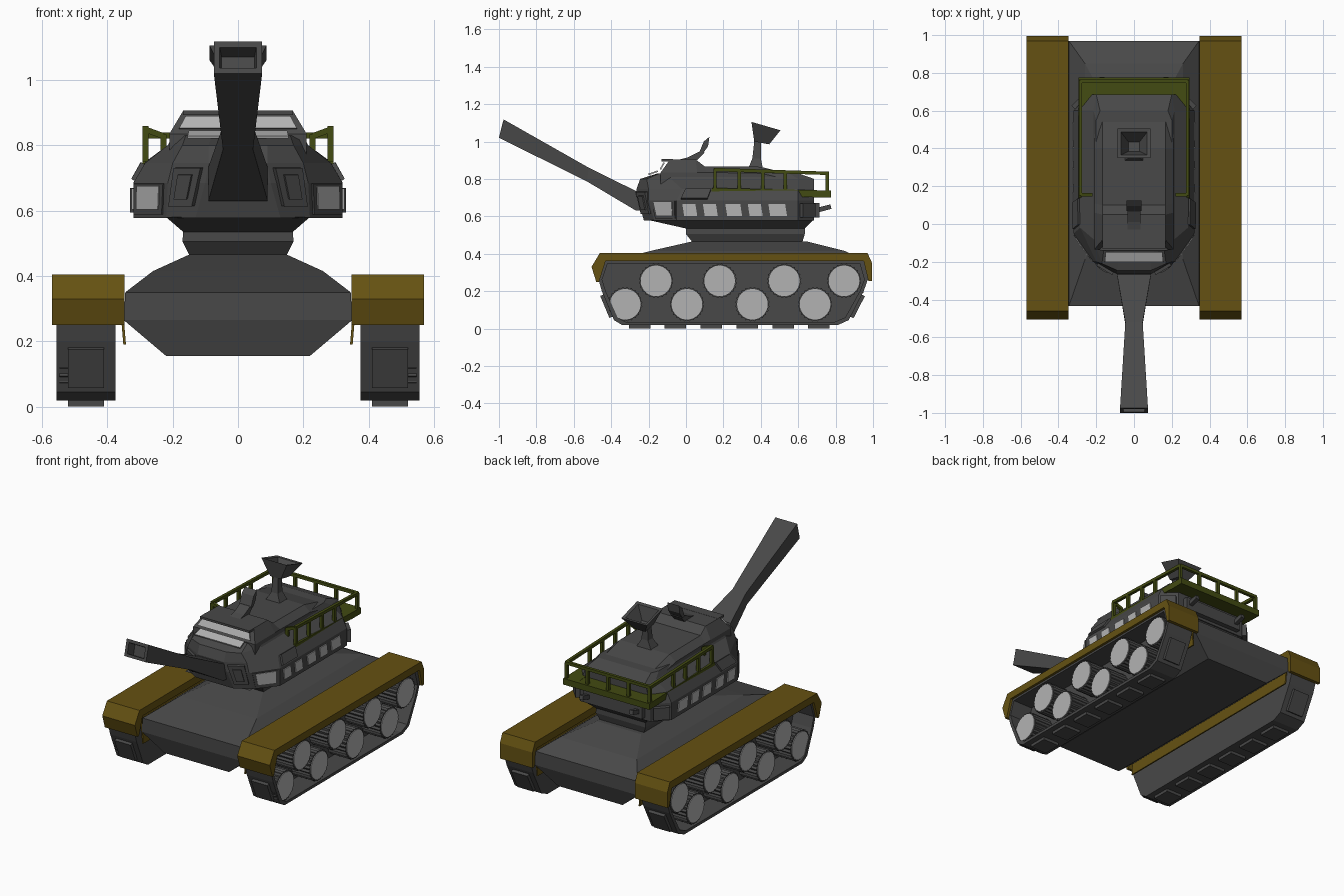
import bpy, bmesh, math
from mathutils import Vector

cube = bpy.data.objects.get("Cube")
if cube:
    bpy.data.objects.remove(cube)


def material(name, rgb):
    m = bpy.data.materials.new(name)
    m.use_nodes = True
    m.diffuse_color = (*rgb, 1)
    bsdf = m.node_tree.nodes["Principled BSDF"]
    bsdf.inputs["Base Color"].default_value = (*rgb, 1)
    bsdf.inputs["Roughness"].default_value = 0.8
    return m


STEEL = material("dark steel", (0.065, 0.065, 0.065))
PALE = material("pale grey", (0.45, 0.45, 0.45))
BROWN = material("ochre brown", (0.13, 0.083, 0.006))
GREEN = material("olive green", (0.055, 0.07, 0.006))


def mesh(name, verts, faces, mat):
    me = bpy.data.meshes.new(name)
    me.from_pydata([tuple(v) for v in verts], [], faces)
    bm = bmesh.new()
    bm.from_mesh(me)
    bmesh.ops.recalc_face_normals(bm, faces=bm.faces)
    bm.to_mesh(me)
    bm.free()
    me.materials.append(mat)
    ob = bpy.data.objects.new(name, me)
    bpy.context.scene.collection.objects.link(ob)
    return ob


def sym(half):
    """Close a half outline by mirroring it over x = 0."""
    return list(half) + [(-x, y, z) for x, y, z in reversed(half)]


def loft(name, rings, mat, caps=True, loop=False):
    n, verts, faces = len(rings[0]), sum(rings, []), []
    for r in range(len(rings) - (0 if loop else 1)):
        a, b = r * n, (r + 1) % len(rings) * n
        faces += [(a + i, a + (i + 1) % n, b + (i + 1) % n, b + i) for i in range(n)]
    if caps and not loop:  # ladder of quads across each end
        for base in (0, (len(rings) - 1) * n):
            faces += [(base + i, base + i + 1, base + n - 2 - i, base + n - 1 - i)
                      for i in range(n // 2 - 1)]
    return mesh(name, verts, faces, mat)


def extrude(name, profile, x0, x1, mat):
    n = len(profile)
    verts = [(x, y, z) for x in (x0, x1) for y, z in profile]
    faces = [tuple(range(n)), tuple(range(n, 2 * n))]
    faces += [(i, (i + 1) % n, n + (i + 1) % n, n + i) for i in range(n)]
    return mesh(name, verts, faces, mat)


def box(name, lo, hi, mat):
    return extrude(name, [(lo[1], lo[2]), (hi[1], lo[2]), (hi[1], hi[2]), (lo[1], hi[2])],
                   lo[0], hi[0], mat)


def panel(name, quad, mat, u=(0, 1), v=(0, 1), out=(0, 0, 1), t=0.006):
    """Thin plate on part of a quad (a, b along the bottom, c, d along the top)."""
    a, b, c, d = map(Vector, quad)
    at = lambda s, k: a.lerp(b, s).lerp(d.lerp(c, s), k)
    p = [at(u[0], v[0]), at(u[1], v[0]), at(u[1], v[1]), at(u[0], v[1])]
    n = (p[1] - p[0]).cross(p[3] - p[0]).normalized()
    n = n if n.dot(Vector(out)) > 0 else -n
    return loft(name, [[q - n * 0.002 for q in p], [q + n * t for q in p]], mat)


def beam(name, p, q, w, mat):
    p, q = Vector(p), Vector(q)
    rot = (q - p).to_track_quat("Z", "Y")
    corner = [rot @ Vector(c) * w / 2 for c in ((1, 1, 0), (-1, 1, 0), (-1, -1, 0), (1, -1, 0))]
    return loft(name, [[p + c for c in corner], [q + c for c in corner]], mat)


def flip(points, s):
    return [(s * x, y, z) for x, y, z in points]


# Hull: wide lower tub stepping up to a sloped deck
hull = [(.155, .22, -.4, .93), (.265, .35, -.435, .97), (.35, .345, -.435, .97),
        (.415, .26, -.19, .85), (.465, .15, .03, .65)]
loft("hull", [sym([(x, y0, z), (x, y1, z)]) for z, x, y0, y1 in hull], STEEL)

# Turret ring
neck = [(.455, .145, .04, .62), (.505, .17, 0, .635), (.535, .168, 0, .635), (.58, .22, -.2, .68)]
loft("turret_neck", [sym([(x, y0, z), (x, y1, z)]) for z, x, y0, y1 in neck], STEEL)

# Turret body: faceted rings
body = [(.578, [(.13, -.225), (.22, -.17), (.32, -.05), (.32, .6), (.24, .685)]),
        (.685, [(.10, -.255), (.215, -.2), (.32, -.05), (.32, .6), (.24, .685)]),
        (.745, [(.09, -.265), (.20, -.2), (.285, -.02), (.29, .6), (.22, .685)]),
        (.80, [(.09, -.245), (.17, -.21), (.215, -.08), (.215, .6), (.2, .685)]),
        (.83, [(.08, -.15), (.16, -.14), (.2, -.08), (.2, .55), (.18, .6)])]
rings = [[(x, y, z) for x, y in pts] for z, pts in body]
loft("turret_body", [sym(r) for r in rings], STEEL)

# Cabin on top, with a raised front and a roof falling to the rear
ys = (-.135, .06, .11, .4, .66)
low = [(.21, y, .76) for y in ys]
mid = [(.21, y, z) for y, z in zip(ys, (.835, .835, .835, .83, .77))]
top = [(.168, y, z) for y, z in zip((-.085, .05, .1, .4, .66), (.905, .905, .867, .865, .80))]
loft("cabin", [sym(low), sym(mid), sym(top)], STEEL)
box("cabin_visor", (-.168, -.13, .893), (.168, -.07, .906), STEEL)
panel("upper_windscreen", [(-.18, -.135, .85), (.18, -.135, .85), (.16, -.115, .887),
                           (-.16, -.115, .887)], PALE, out=(0, -1, 0))
panel("lower_windscreen", [(-.155, -.2, .822), (.155, -.2, .822), (.15, -.15, .84),
                           (-.15, -.15, .84)], PALE)

# Turret side windows, front shutters and rear fittings
for s, side in ((1, "left"), (-1, "right")):
    def face(i, j):
        return flip([rings[i][j], rings[i][j + 1], rings[i + 1][j + 1], rings[i + 1][j]], s)
    out = (s, -.5, 0)
    panel(f"{side}_quarter_frame", face(0, 1), STEEL, (.1, .95), (.1, .98), out, .006)
    panel(f"{side}_quarter_window", face(0, 1), PALE, (.2, .85), (.25, .92), out, .009)
    for k, (y0, y1) in enumerate(((-.01, .06), (.1, .17), (.22, .3), (.34, .41), (.45, .54))):
        x = s * .32
        panel(f"{side}_window_{k}", [(x, y0, .603), (x, y1, .603), (x, y1 - .01, .667),
                                     (x, y0 - .01, .667)], PALE, out=out)
    front = flip([rings[0][0], rings[0][1], rings[2][1], rings[2][0]], s)
    panel(f"{side}_shutter_frame", front, STEEL, (.12, .88), (.22, .92), (0, -1, 0), .018)
    panel(f"{side}_shutter", front, STEEL, (.3, .7), (.35, .8), (0, -1, 0), .026)
    panel(f"{side}_cheek_plate", face(1, 2), STEEL, (.03, .25), (.1, .95), (s, 0, 1), .012)
    beam(f"{side}_rear_peg", (s * .17, .69, .63), (s * .17, .775, .652), .025, STEEL)
    panel(f"{side}_rear_locker", face(0, 3), STEEL, (.1, .9), (.15, .85), (s, 1, 0), .025)
box("rear_locker", (-.2, .67, .595), (.2, .715, .67), STEEL)

# Cannon: narrow waist, flared and hollow muzzle
barrel = [(.09, -.22, .745, -.24, .63), (.09, -.267, .735, -.27, .632),
          (.046, -.52, .86, -.53, .787), (.074, -.975, 1.118, -1, 1.02),
          (.056, -.98, 1.1, -.995, 1.036), (.05, -.93, 1.07, -.945, 1.01)]
loft("cannon", [sym([(x, y0, z0), (x, y1, z1)]) for x, y0, z0, y1, z1 in barrel], STEEL)

# Receiver dish on its stem
stem = [(.05, .335, .41, .86), (.022, .355, .40, .91), (.018, .365, .40, 1.0)]
loft("dish_stem", [sym([(x, y0, z), (x, y1, z)]) for x, y0, y1, z in stem], STEEL)
dish = [(.035, .365, 1.0, .445, .985), (.087, .35, 1.105, .505, 1.06),
        (.07, .365, 1.097, .488, 1.06), (.03, .385, 1.015, .435, 1.0)]
loft("dish", [sym([(x, y0, z0), (x, y1, z1)]) for x, y0, z0, y1, z1 in dish], STEEL)

# Roof periscope
extrude("periscope_arm", [(-.05, .9), (.01, .915), (.07, .945), (.1, .94), (.06, .9)],
        -.035, .035, STEEL)
extrude("periscope_head", [(.07, .94), (.095, 1.0), (.125, 1.025), (.118, .975), (.09, .935)],
        -.04, .04, STEEL)

# Balcony: U-shaped floor with railings
for s, side in ((1, "left"), (-1, "right")):
    extrude(f"{side}_balcony_floor", [(.13, .715), (.76, .70), (.765, .738), (.14, .752)],
            s * .2, s * .293, GREEN)
    rail = lambda y: .85 - .033 * (y - .15)
    beam(f"{side}_rail", (s * .283, .15, rail(.15)), (s * .283, .76, rail(.76)), .018, GREEN)
    for k, y in enumerate((.155, .285, .41, .53, .755)):
        beam(f"{side}_post_{k}", (s * .283, y, .73), (s * .283, y, rail(y)), .018, GREEN)
    beam(f"{side}_front_rail", (s * .283, .155, .848), (s * .228, .155, .828), .018, GREEN)
    beam(f"{side}_inner_post", (s * .228, .155, .73), (s * .228, .155, .833), .018, GREEN)
box("rear_balcony_floor", (-.293, .68, .70), (.293, .775, .738), GREEN)
beam("rear_rail", (-.285, .755, .83), (.285, .755, .83), .018, GREEN)
for k, x in enumerate((-.14, 0, .14)):
    beam(f"rear_post_{k}", (x, .755, .73), (x, .755, .83), .018, GREEN)

# Fenders, tracks and wheels
fender = [(-.46, .405), (.97, .405), (.995, .35), (.995, .255), (.975, .255), (.95, .36),
          (-.43, .36), (-.465, .25), (-.48, .25), (-.505, .33)]
track = [(-.44, .365), (-.47, .27), (-.45, .2), (-.385, .045), (-.34, .018), (.81, .018),
         (.87, .045), (.95, .2), (.975, .27), (.95, .365)]
inner = [(.25 + (y - .25) * .97, .19 + (z - .19) * .9) for y, z in track]
lower = [(-.325, .13), (.005, .13), (.355, .13), (.69, .13)]
upper = [(-.16, .255), (.18, .255), (.525, .255), (.845, .255)]


def disc(y, z, r0, r1, n):
    return [(y + (r1 if i % 2 else r0) * math.cos(i * math.tau / n),
             z + (r1 if i % 2 else r0) * math.sin(i * math.tau / n)) for i in range(n)]


for s, side in ((1, "left"), (-1, "right")):
    extrude(f"{side}_fender", fender, s * .348, s * .57, BROWN)
    panel(f"{side}_fender_skirt", flip([(.345, -.43, .19), (.345, .95, .19), (.36, .95, .37),
                                        (.36, -.43, .37)], s), BROWN, out=(s, 0, 0))
    extrude(f"{side}_track_wall", track, s * .375, s * .42, STEEL)
    loft(f"{side}_track_belt", [[(s * x, y, z) for y, z in prof] for prof, x in
                                ((track, .376), (track, .555), (inner, .555), (inner, .376))],
         STEEL, loop=True)
    # Raised pads on the sloped ends and along the bottom
    spans = [(track[i], track[i + 1], .12, .88) for i in (0, 2, 6, 8)]
    spans += [(track[4], track[5], k / 6 + .03, k / 6 + .13) for k in range(6)]
    for k, (p, q, u0, u1) in enumerate(spans):
        quad = flip([(.41, *p), (.41, *q), (.52, *q), (.52, *p)], s)
        mid_y, mid_z = (p[0] + q[0]) / 2 - .25, (p[1] + q[1]) / 2 - .19
        way = (0, 0, -1) if k > 3 else (0, mid_y, mid_z)
        panel(f"{side}_track_pad_{k}", quad, STEEL, (u0, u1), out=way, t=.018)
    for k, (y, z) in enumerate(lower + upper):
        extrude(f"{side}_wheel_{k}", disc(y, z, .085, .093, 48), s * .41, s * .546, STEEL)
        extrude(f"{side}_hub_{k}", disc(y, z, .082, .082, 24), s * .545, s * .55, PALE)
